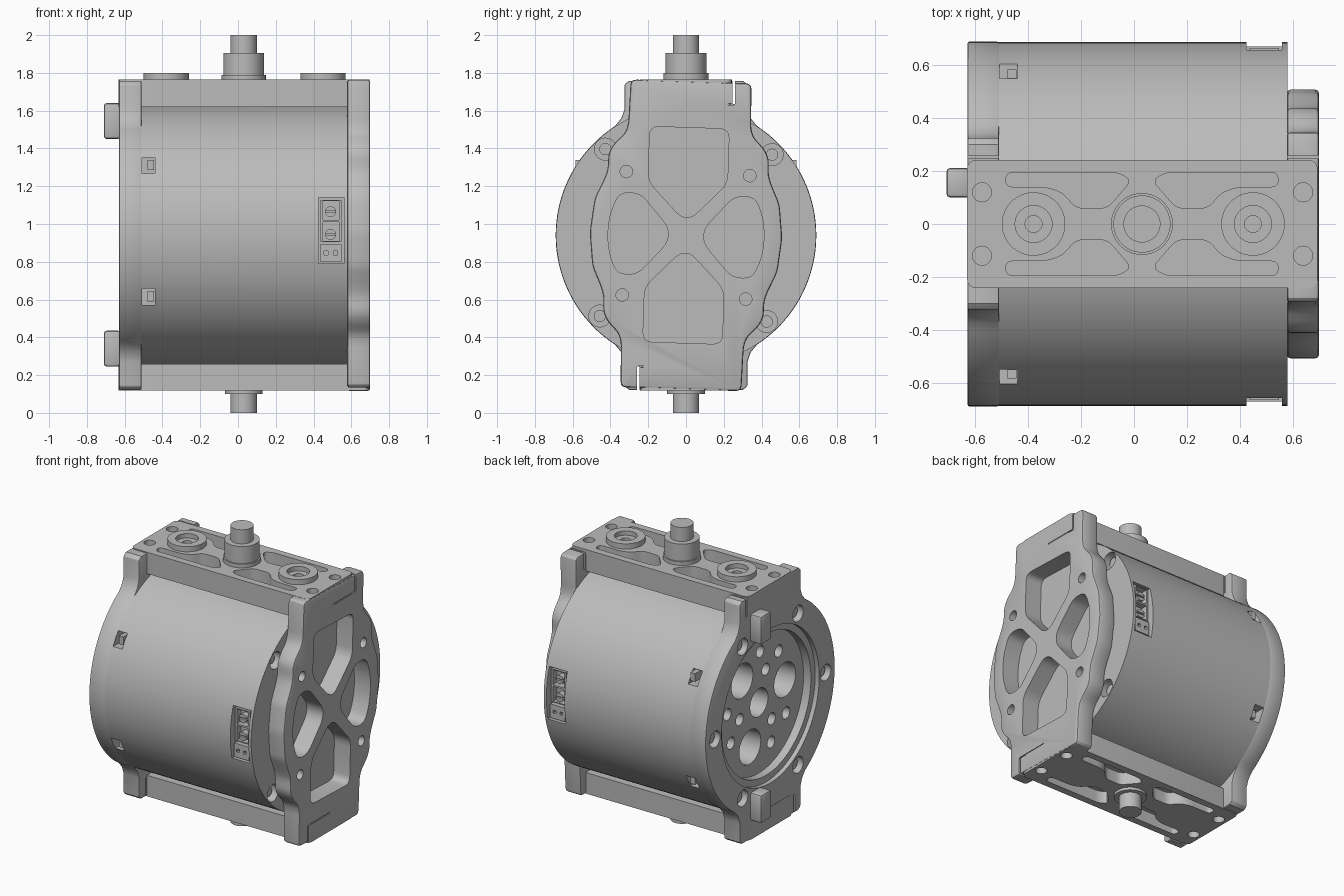
import bpy
import bmesh
from math import sin, cos, pi, radians
from mathutils import Vector, Matrix

if "Cube" in bpy.data.objects:
    bpy.data.objects.remove(bpy.data.objects["Cube"])

CZ = 0.94                     # height of the drum axis
R = 0.69                      # drum radius
SX = 0.03                     # shaft position along x
TILT = Matrix.Rotation(radians(-1.9), 2)

grey = bpy.data.materials.new("machined_grey")
grey.use_nodes = True
grey.diffuse_color = (0.5, 0.5, 0.5, 1)
grey.node_tree.nodes["Principled BSDF"].inputs["Base Color"].default_value = (0.5, 0.5, 0.5, 1)

PLACE = {"X": lambda u, v, w: (w, u, v), "Y": lambda u, v, w: (u, w, v), "Z": lambda u, v, w: (u, v, w)}


# ---------- helpers ----------
def prism(name, pts, lo, hi, axis):
    """Extrude a 2D outline from lo to hi along an axis."""
    bm = bmesh.new()
    ends = [[bm.verts.new(PLACE[axis](u, v, w)) for u, v in pts] for w in (lo, hi)]
    bm.faces.new(ends[0])
    bm.faces.new(ends[1])
    n = len(pts)
    for i in range(n):
        j = (i + 1) % n
        bm.faces.new((ends[0][i], ends[0][j], ends[1][j], ends[1][i]))
    bmesh.ops.recalc_face_normals(bm, faces=bm.faces)
    mesh = bpy.data.meshes.new(name)
    bm.to_mesh(mesh)
    bm.free()
    mesh.materials.append(grey)
    ob = bpy.data.objects.new(name, mesh)
    bpy.context.collection.objects.link(ob)
    return ob


def ring(u, v, r, n=32):
    return [(u + r * cos(2 * pi * i / n), v + r * sin(2 * pi * i / n)) for i in range(n)]


def rect(u0, u1, v0, v1):
    return [(u0, v0), (u1, v0), (u1, v1), (u0, v1)]


def fillet(pts, r, steps=4):
    """Round every corner of an outline."""
    out = []
    for i, p in enumerate(pts):
        p, a, b = Vector(p), Vector(pts[i - 1]), Vector(pts[(i + 1) % len(pts)])
        s = p + (a - p).normalized() * min(r, (a - p).length * 0.45)
        e = p + (b - p).normalized() * min(r, (b - p).length * 0.45)
        for k in range(steps + 1):
            t = k / steps
            out.append(tuple(s * (1 - t) ** 2 + p * 2 * t * (1 - t) + e * t * t))
    return out


def mirrored(quarter):
    """Full outline from the upper right quarter, given from top to side (side point on the axis)."""
    half = quarter + [(u, -v) for u, v in reversed(quarter[:-1])]
    return half + [(-u, v) for u, v in reversed(half)]


def on_axis(pts, tilt=False):
    return [((TILT @ Vector(p)).x, (TILT @ Vector(p)).y + CZ) if tilt else (p[0], p[1] + CZ) for p in pts]


def bevel(ob, width):
    m = ob.modifiers.new("edge", "BEVEL")
    m.width, m.segments, m.limit_method, m.angle_limit = width, 2, "ANGLE", radians(50)


def cut(targets, cutters):
    for ob in targets:
        for c in cutters:
            c.hide_render = True
            m = ob.modifiers.new("cut", "BOOLEAN")
            m.operation, m.solver, m.object = "DIFFERENCE", "EXACT", c
        bpy.context.view_layer.update()
        ev = ob.evaluated_get(bpy.context.evaluated_depsgraph_get())
        mesh = bpy.data.meshes.new_from_object(ev)
        ob.modifiers.clear()
        ob.data = mesh
    for c in cutters:
        bpy.data.objects.remove(c)


# ---------- drum and end plates ----------
drum = prism("drum", ring(0, CZ, R - 0.002, 120), -0.515, 0.58, "X")

arc = [(R * cos(radians(a)), R * sin(radians(a))) for a in range(57, -1, -3)]
rear_plate = prism("open_end_plate", on_axis(mirrored([(0.3, 0.818), (0.325, 0.8), (0.325, 0.67), (0.342, 0.62)] + arc)),
                   -0.63, -0.51, "X")
bevel(rear_plate, 0.008)

outline = mirrored([(0.32, 0.815), (0.325, 0.58), (0.34, 0.53), (0.40, 0.47), (0.425, 0.42),
                    (0.425, 0.34), (0.44, 0.29), (0.49, 0.18), (0.51, 0)])
cross_plate = prism("cross_end_plate", on_axis(fillet(outline, 0.03, 3), True), 0.578, 0.70, "X")
bevel(cross_plate, 0.014)

# ---------- mounting bars above and below ----------
bar_outline = fillet(rect(-0.632, 0.695, -0.243, 0.243), 0.04)
top_bar = prism("top_bar", bar_outline, 1.62, 1.765, "Z")
bottom_bar = prism("bottom_bar", bar_outline, 0.118, 0.26, "Z")
pocket = [(-0.485, 0.195), (-0.06, 0.195), (-0.01, 0.165), (-0.1, 0.06), (-0.22, 0.06),
          (-0.27, 0.12), (-0.33, 0.14), (-0.485, 0.14)]
for bar, lo, hi in ((top_bar, 1.68, 1.9), (bottom_bar, 0.0, 0.2)):
    slots = []
    for sy in (1, -1):
        for flip in (False, True):
            pts = [(2 * SX - x if flip else x, y * sy) for x, y in pocket]
            slots.append(prism("slot_cutter", fillet(pts, 0.03), lo, hi, "Z"))
    cut([bar], slots)
    cut([bar, rear_plate, cross_plate],
        [prism("hole_cutter", ring(x, y, 0.036, 24), lo - 0.03, hi + 0.03, "Z")
         for x in (-0.575, 0.64) for y in (-0.12, 0.12)])

# ---------- cross plate: windows, bolt holes and slits ----------
upper = [(-0.21, 0.57), (0.21, 0.57), (0.21, 0.28), (0.03, 0.095), (-0.03, 0.095), (-0.21, 0.28)]
side = [(0.095, 0.04), (0.25, 0.215), (0.36, 0.215), (0.405, 0.1), (0.415, 0),
        (0.405, -0.1), (0.36, -0.215), (0.25, -0.215), (0.095, -0.04)]
cutters = []
for s in (1, -1):
    for shape in ([(u, v * s) for u, v in upper], [(u * s, v) for u, v in side]):
        cutters.append(prism("window_cutter", on_axis(fillet(shape, 0.05), True), 0.5, 0.8, "X"))
    for t in (1, -1):
        (u, v), = on_axis([(0.327 * s, 0.327 * t)], True)
        cutters.append(prism("bolt_cutter", ring(u, v, 0.033, 24), 0.64, 0.8, "X"))
cut([cross_plate], cutters)
for s in (1, -1):
    up = sorted((s * 0.695, s * 0.9))
    ys = sorted((s * 0.247, s * 0.26))
    line = sorted((s * 0.02, s * 0.255))
    slits = [prism("slit_cutter", on_axis(rect(*ys, *up)), -0.8, 0.8, "X"),
             prism("groove_cutter", on_axis(rect(*line, s * 0.695 - 0.004, s * 0.695 + 0.004)), 0.68, 0.8, "X")]
    cut([cross_plate, rear_plate], slits)

# ---------- open end: stepped recess, hub holes, screw seats ----------
cut([rear_plate], [prism("rim_cutter", ring(0, CZ, 0.52, 96), -0.8, -0.60, "X")])
cut([rear_plate], [prism("well_cutter", ring(0, CZ, 0.475, 96), -0.8, -0.545, "X")])


def polar(r, deg):
    return -r * cos(radians(deg)), CZ + r * sin(radians(deg))


holes = [prism("hub_cutter", ring(0, CZ, 0.095), -0.8, -0.3, "X")]
for a in (10, 130, 250):
    holes.append(prism("lobe_cutter", ring(*polar(0.28, a), 0.115), -0.8, -0.35, "X"))
    for r, d in ((0.34, 42), (0.34, 78), (0.21, 60)):
        holes.append(prism("small_cutter", ring(*polar(r, a + d), 0.04, 20), -0.8, -0.4, "X"))
cut([rear_plate, drum], holes)
cut([rear_plate], [prism("seat_cutter", ring(*polar(0.59, a), 0.055, 24), -0.8, -0.57, "X")
                   for a in range(0, 360, 60)])
for i in range(6):
    prism(f"rear_screw_{i + 1}", ring(*polar(0.59, 60 * i), 0.036, 20), -0.58, -0.60, "X")

# ---------- drum: screw seats beside the cross plate ----------
seats = []
for s in (1, -1):
    for t in (1, -1):
        (u, v), = on_axis([(0.442 * s, 0.442 * t)], True)
        seats.append(prism("seat_cutter", ring(u, v, 0.058, 28), 0.51, 0.8, "X"))
        prism("front_screw", ring(u, v, 0.032, 20), 0.5, 0.55, "X")
cut([drum], seats)

# ---------- drum: latch windows and connector sockets, both sides ----------
for s, label in ((-1, "front"), (1, "back")):
    def depth(a, b):
        return sorted((s * a, s * b))

    wells = [prism("socket_cutter", rect(0.425, 0.56, 0.79, 1.14), *depth(0.59, 0.8), "Y")]
    for z in (0.615, 1.31):
        wells.append(prism("latch_cutter", rect(-0.509, -0.44, z - 0.043, z + 0.043), *depth(0.5, 0.8), "Y"))
        prism(f"{label}_latch", rect(-0.478, -0.445, z - 0.025, z + 0.03), *depth(0.48, 0.585), "Y")
    cut([drum], wells)

    block = prism(f"{label}_terminal_block", rect(0.437, 0.548, 0.905, 1.128), *depth(0.58, 0.655), "Y")
    cut([block], [prism("terminal_cutter", rect(0.45, 0.535, z - 0.05, z + 0.05), *depth(0.61, 0.8), "Y")
                  for z in (0.96, 1.072)])
    for z in (0.945, 1.065):
        screw = prism(f"{label}_terminal_screw", ring(0.49, z, 0.029, 24), *depth(0.59, 0.65), "Y")
        cut([screw], [prism("driver_cutter", rect(0.45, 0.53, z - 0.005, z + 0.005), *depth(0.635, 0.8), "Y")])
    plug = prism(f"{label}_pin_socket", rect(0.437, 0.548, 0.80, 0.893), *depth(0.58, 0.665), "Y")
    cut([plug], [prism("pin_cutter", rect(x - 0.01, x + 0.01, 0.837, 0.857), *depth(0.62, 0.8), "Y")
                 for x in (0.466, 0.516)])

# ---------- stop blocks on the open end ----------
for name, lo, hi in (("upper_stop", 1.45, 1.64), ("lower_stop", 0.245, 0.435)):
    stop = prism(name, rect(0.1, 0.212, lo, hi), -0.71, -0.62, "X")
    bevel(stop, 0.015)
    cut([stop], [])

# ---------- shaft ends and port bosses ----------
for name, r, lo, hi in (("shaft_flange", 0.117, 1.75, 1.79), ("shaft_collar", 0.108, 1.78, 1.905),
                        ("shaft_tip", 0.07, 1.89, 2.0), ("lower_flange", 0.1, 0.1, 0.13),
                        ("lower_shaft_tip", 0.07, 0.0, 0.11)):
    prism(name, ring(SX, 0, r, 48), lo, hi, "Z")
for name, x in (("right_port", -0.38), ("left_port", 0.45)):
    boss = prism(name, ring(x, 0, 0.12, 48), 1.70, 1.80, "Z")
    cut([boss, top_bar], [prism("port_cutter", ring(x, 0, 0.07), 1.77, 1.9, "Z"),
                          prism("bore_cutter", ring(x, 0, 0.032, 24), 1.71, 1.9, "Z")])

# ---------- shading ----------
bpy.ops.object.select_all(action="DESELECT")
for ob in bpy.context.collection.objects:
    if ob.type == "MESH":
        ob.select_set(True)
        bpy.context.view_layer.objects.active = ob
bpy.ops.object.shade_smooth_by_angle(angle=radians(30))
